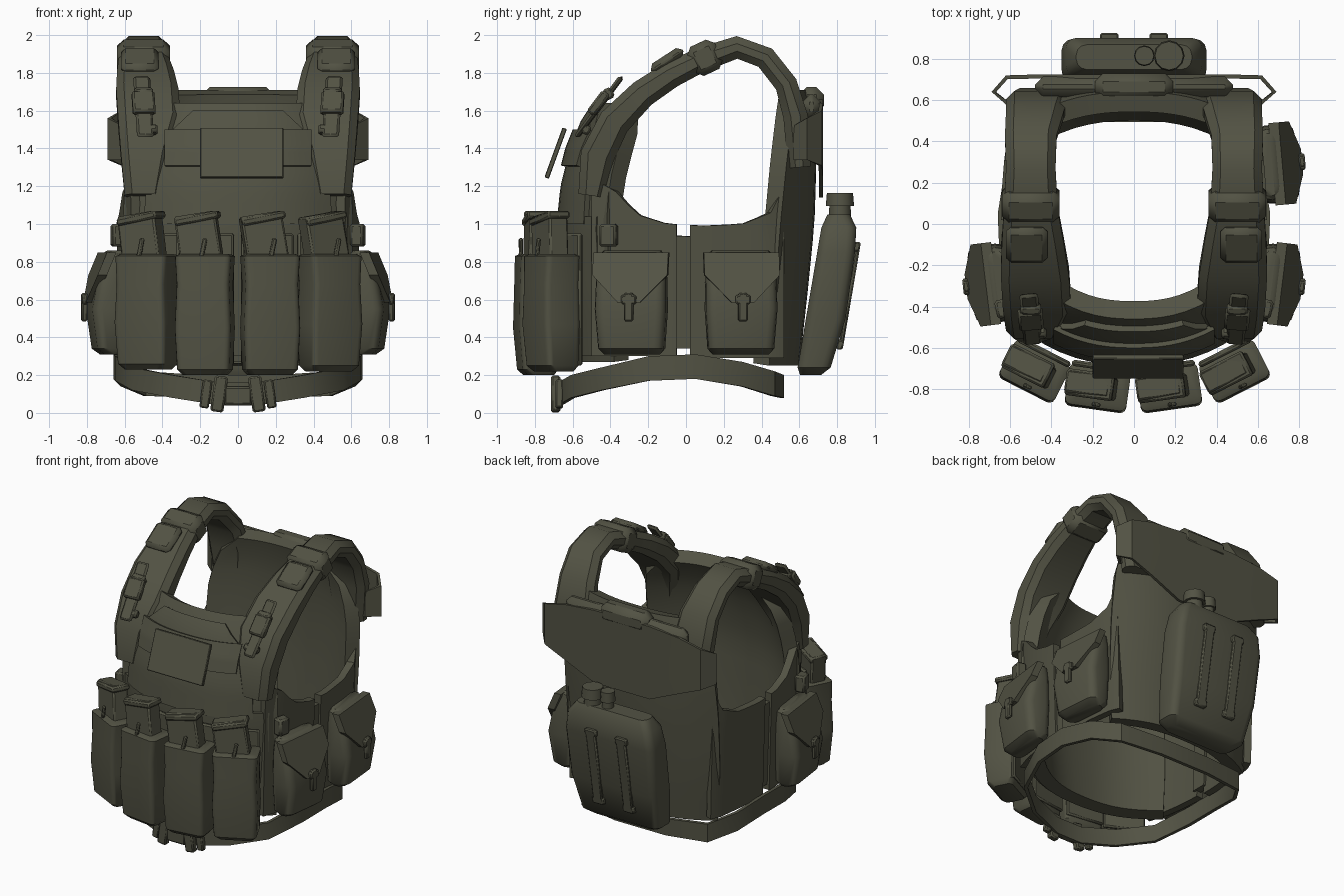
import bpy, bmesh, math
from mathutils import Matrix, Vector

cube = bpy.data.objects.get("Cube")
if cube:
    bpy.data.objects.remove(cube, do_unlink=True)

olive = bpy.data.materials.new("olive_fabric")
olive.use_nodes = True
olive.diffuse_color = (0.085, 0.085, 0.057, 1)
bsdf = next(n for n in olive.node_tree.nodes if n.type == "BSDF_PRINCIPLED")
bsdf.inputs["Base Color"].default_value = olive.diffuse_color
bsdf.inputs["Roughness"].default_value = 0.9
parts = []
IDENT = Matrix.Identity(4)


def make(name, bm, mat=IDENT):
    bmesh.ops.transform(bm, matrix=mat, verts=bm.verts)
    bmesh.ops.recalc_face_normals(bm, faces=bm.faces)
    me = bpy.data.meshes.new(name)
    bm.to_mesh(me)
    bm.free()
    me.materials.append(olive)
    ob = bpy.data.objects.new(name, me)
    bpy.context.collection.objects.link(ob)
    parts.append(ob)
    return ob


def place(x, y, z, rx=0, ry=0, rz=0):
    rot = [Matrix.Rotation(math.radians(a), 4, k) for a, k in ((rz, "Z"), (rx, "X"), (ry, "Y"))]
    return Matrix.Translation((x, y, z)) @ rot[0] @ rot[1] @ rot[2]


def box(name, size, mat, bevel=0.012):
    bm = bmesh.new()
    bmesh.ops.create_cube(bm, size=1, matrix=Matrix.Diagonal((*size, 1)))
    bmesh.ops.bevel(bm, geom=bm.edges[:], offset=bevel, segments=1, affect="EDGES")
    return make(name, bm, mat)


def loft(name, rings, mat=IDENT):
    bm = bmesh.new()
    vs = [[bm.verts.new(p) for p in r] for r in rings]
    n = len(vs[0])
    for a, b in zip(vs, vs[1:]):
        for i in range(n):
            bm.faces.new((a[i], a[(i + 1) % n], b[(i + 1) % n], b[i]))
    bm.faces.new(vs[0])
    bm.faces.new(vs[-1])
    return make(name, bm, mat)


def pillow(name, levels, mat, r=0.05):
    """Stack of rounded rectangles: (z, half width, front y, back y)."""
    rings = []
    for z, hw, y0, y1 in levels:
        ring = []
        for k, (cx, cy) in enumerate(((hw - r, y1 - r), (r - hw, y1 - r), (r - hw, y0 + r), (hw - r, y0 + r))):
            for j in range(4):
                a = math.pi / 2 * (k + j / 3)
                ring.append((cx + r * math.cos(a), cy + r * math.sin(a), z))
        rings.append(ring)
    return loft(name, rings, mat)


def sheet(name, rows, thick, mat=IDENT, closed=False):
    """Cloth sheet from rows of points, thickened inward."""
    bm = bmesh.new()
    out = [[bm.verts.new(p) for p in r] for r in rows]
    nr, nc = len(rows), len(rows[0])
    cols = nc if closed else nc - 1
    quads = [((r, c), (r, (c + 1) % nc), (r + 1, (c + 1) % nc), (r + 1, c)) for r in range(nr - 1) for c in range(cols)]
    for q in quads:
        bm.faces.new([out[r][c] for r, c in q])
    bm.normal_update()
    inn = [[bm.verts.new(v.co - v.normal * thick) for v in r] for r in out]
    for q in quads:
        bm.faces.new([inn[r][c] for r, c in reversed(q)])
    for r in (0, nr - 1):
        for c in range(cols):
            d = (c + 1) % nc
            bm.faces.new((out[r][c], out[r][d], inn[r][d], inn[r][c]))
    if not closed:
        for c in (0, nc - 1):
            for r in range(nr - 1):
                bm.faces.new((out[r][c], out[r + 1][c], inn[r + 1][c], inn[r][c]))
    return make(name, bm, mat)


def ribbon(name, pts, thick, closed=False):
    rows = [[(x, y, lo + (hi - lo) * t) for x, y, lo, hi in pts] for t in (0, 0.5, 1)]
    return sheet(name, rows, thick, closed=closed)


def interp(table, z):
    z = min(max(z, table[0][0]), table[-1][0])
    for a, b in zip(table, table[1:]):
        if z <= b[0]:
            t = (z - a[0]) / (b[0] - a[0])
            return [p + (q - p) * t for p, q in zip(a[1:], b[1:])]


def span(a, b, n):
    return [a + (b - a) * i / (n - 1) for i in range(n)]


# Front and back panels: (z, half width, centre y, edge y)
FRONT = [(0.27, .57, -.6, -.38), (0.6, .6, -.63, -.4), (1.0, .61, -.65, -.42), (1.2, .6, -.63, -.41),
         (1.4, .58, -.58, -.36), (1.55, .54, -.52, -.32), (1.64, .44, -.46, -.32)]
BACK = [(0.25, .56, .6, .44), (0.6, .6, .64, .47), (1.0, .61, .68, .5), (1.3, .6, .69, .53),
        (1.55, .54, .68, .56), (1.71, .38, .64, .58)]


def panel_y(table, x, z):
    w, yc, ye = interp(table, z)
    return yc + (ye - yc) * min(1, abs(x) / w) ** 2.4


def panel(name, table, widths, z0, z1, thick, lift=0, side=1):
    rows = []
    for z in span(z0, z1, 12):
        w = interp(widths, z)[0]
        rows.append([(u * w, panel_y(table, u * w, z) - lift, z) for u in span(-side, side, 15)])
    return sheet(name, rows, thick)


panel("front_panel", FRONT, FRONT, 0.27, 1.64, 0.1)
panel("back_panel", BACK, BACK, 0.25, 1.71, 0.1, side=-1)
panel("front_placard", FRONT, [(1.0, .5), (1.3, .48), (1.45, .4), (1.6, .24)], 1.0, 1.6, 0.05, 0.035)
panel("front_lower_backing", FRONT, [(0.3, .56), (1.04, .58)], 0.3, 1.04, 0.04, 0.03)
panel("patch_strip", FRONT, [(1.31, .39), (1.5, .39)], 1.31, 1.5, 0.03, 0.06)
box("front_patch", (0.44, 0.025, 0.28), place(0.02, -0.69, 1.375, rx=-20), 0.004)

# Waist band, split at the middle of each side
SIDE = [(-.5, 1.24, .57), (-.38, 1.18, .61), (-.26, 1.05, .63), (-.1, 1.0, .645), (.1, .99, .645),
        (.3, 1.0, .63), (.45, 1.06, .61), (.52, 1.2, .58)]
for s, tag in ((1, "left"), (-1, "right")):
    mirror = Matrix.Diagonal((s, 1, 1, 1))
    for y0, y1, lo, drop, inset, part in ((-.5, -.05, .3, 0, 0, "front_waist_band"), (.02, .52, .29, 0, 0, "rear_waist_band"),
                                          (-.07, .04, .34, .06, .015, "waist_joint")):
        rows = []
        for t in span(0, 1, 6):
            row = []
            for y in span(y0, y1, 8):
                top, x = interp(SIDE, y)
                row.append((x - inset - 0.02 * (1 - t), y, lo + (top - drop - lo) * t))
            rows.append(row)
        sheet(f"{tag}_{part}", rows, 0.05, mirror)
    box(f"{tag}_waist_tab", (0.07, 0.09, 0.12), mirror @ place(.635, -.41, .94, rz=-12))

    # Shoulder strap: (y, z, centre x, half width, thickness)
    path = [(-.5, 1.15, .5, .1, .14), (-.47, 1.36, .49, .13, .18), (-.38, 1.54, .47, .165, .17), (-.23, 1.69, .48, .165, .15), (-.08, 1.79, .49, .15, .14),
            (.08, 1.87, .5, .13, .13), (.27, 1.935, .5, .12, .12), (.42, 1.88, .5, .125, .12),
            (.53, 1.74, .48, .14, .12), (.58, 1.57, .47, .15, .13), (.6, 1.3, .47, .12, .12)]
    rings = []
    for i, (y, z, xc, hw, th) in enumerate(path):
        a, b = path[max(i - 1, 0)], path[min(i + 1, len(path) - 1)]
        n = Vector((0, a[1] - b[1], b[0] - a[0])).normalized()
        base, h, c = Vector((xc, y, z)), th / 2, 0.04
        rings.append([base + Vector((px, 0, 0)) + n * q for px, q in
                      ((hw, c - h), (hw, h - c), (hw - c, h), (c - hw, h), (-hw, h - c), (-hw, c - h), (c - hw, -h), (hw - c, -h))])
    loft(f"{tag}_shoulder_strap", rings, mirror)
    box(f"{tag}_shoulder_pad", (.2, .2, .06), mirror @ place(.52, -.1, 1.865, rx=33), .025)
    box(f"{tag}_shoulder_wrap", (.28, .16, .17), mirror @ place(.5, .1, 1.88, rx=25), .035)
    box(f"{tag}_strap_webbing", (.09, .4, .025), mirror @ place(.5, -.46, 1.62, rx=53, rz=-5))
    box(f"{tag}_strap_buckle", (.12, .14, .05), mirror @ place(.5, -.46, 1.64, rx=53, rz=-5))
    box(f"{tag}_buckle_clip", (.1, .05, .06), mirror @ place(.5, -.41, 1.69, rx=25))
    box(f"{tag}_strap_keeper", (.11, .05, .05), mirror @ place(.48, -.53, 1.5, rx=53))

# Magazine pouches fanned across the front
for i, (x, y, ang, lo) in enumerate(((-.48, -.71, -27, .23), (-.175, -.79, -8, .2), (.17, -.79, 8, .2), (.485, -.71, 27, .22))):
    m = place(x, y, 0, rz=ang)
    pillow(f"magazine_pouch_{i + 1}", [(lo, .115, -.06, .08), (lo + .03, .14, -.09, .1), (lo + .25, .15, -.11, .1),
           (.68, .14, -.105, .1), (.83, .15, -.1, .1), (.84, .13, -.08, .08)], m, .03)
    box(f"magazine_{i + 1}", (.22, .11, .42), m @ place(-.02, .0, .845, ry=-9, rx=-3), .01)
    box(f"magazine_lip_{i + 1}", (.235, .13, .04), m @ place(-.04, .006, 1.03, ry=-11), .01)
    box(f"pull_tab_{i + 1}", (.025, .02, .13), m @ place(.0, -.085, .86, ry=12), .006)
    box(f"pouch_backing_{i + 1}", (.28, .03, .7), m @ place(0, .1, .6), .01)

# Side utility pouches with pointed flaps
flap = [(-.2, .85), (-.2, .73), (-.06, .585), (.06, .585), (.2, .73), (.2, .85)]
for tag, x, y, ang in (("left_front", .62, -.28, 83), ("left_rear", .62, .285, 95), ("right_front", -.62, -.28, -83)):
    m = place(x, y, 0, rz=ang)
    pillow(f"{tag}_pouch", [(.31, .15, -.1, .0), (.34, .175, -.14, .02), (.55, .19, -.17, .02),
                            (.75, .185, -.13, .02), (.84, .17, -.09, .02), (.86, .15, -.06, .0)], m)
    loft(f"{tag}_pouch_flap", [[(u, -.195 + d + max(0, z - .62) * .42, z) for u, z in flap] for d in (0, .05)], m)
    box(f"{tag}_pouch_clip", (.05, .03, .15), m @ place(0, -.195, .56), .008)
    box(f"{tag}_pouch_slot", (.08, .03, .05), m @ place(0, -.195, .6), .008)

# Hydration pack on the back with caps and webbing
tilt = Matrix.Shear("XY", 4, (0, 0))
tilt[1][2] = 0.17
pack = place(0, .57, 0) @ tilt
pillow("back_pack", [(.2, .26, .0, .11), (.24, .31, -.02, .155), (.5, .34, -.02, .19), (.85, .35, -.02, .18),
                     (.98, .33, -.02, .165), (1.05, .28, .0, .12)], pack, .05)
for x, r in ((.05, .05), (.17, .075)):
    for k, (z, q) in enumerate(((1.07, .8), (1.13, 1))):
        bm = bmesh.new()
        bmesh.ops.create_cone(bm, cap_ends=True, segments=12, radius1=r * q, radius2=r * q * .92, depth=.07)
        make(f"pack_cap_{k}_{int(x * 100)}", bm, place(x, .815, z))
for x in (-.12, .12):
    box("pack_webbing", (.075, .025, .55), pack @ place(x, .19, .62), .008)
    for z in (.36, .88):
        box("webbing_end", (.09, .035, .05), pack @ place(x, .185, z), .008)

# Rear drag flap with folded wings
half = [(.22, .725, 1.14, 1.66), (.45, .725, 1.24, 1.64), (.62, .72, 1.31, 1.6), (.69, .64, 1.34, 1.56),
        (.61, .57, 1.34, 1.52), (.42, .6, 1.32, 1.52)]
ribbon("rear_flap", half[::-1] + [(-x, y, a, b) for x, y, a, b in half], .02)
box("rear_collar", (.96, .1, .13), place(0, .665, 1.62), .04)
box("drag_handle", (.38, .13, .14), place(0, .665, 1.655), .04)

# Waist belt loop and front buckle
belt = [(.1, -.68, .04, .16), (.35, -.61, .08, .2), (.56, -.45, .12, .24), (.65, -.2, .17, .3), (.66, .05, .18, .31),
        (.62, .3, .14, .27), (.5, .47, .09, .22), (.2, .52, .08, .2)]
ribbon("waist_belt", belt + [(-x, y, a, b) for x, y, a, b in belt[::-1]], .025, True)
for s in (-1, 1):
    box("belt_buckle_side", (.07, .05, .19), place(s * .1, -.69, .1, ry=s * -8), .01)
    box("belt_slider", (.05, .04, .15), place(s * .17, -.67, .1, ry=s * -8), .008)
box("belt_buckle", (.15, .04, .1), place(0, -.69, .09), .012)

bpy.ops.object.select_all(action="DESELECT")
for ob in parts:
    ob.select_set(True)
bpy.context.view_layer.objects.active = parts[0]
bpy.ops.object.shade_smooth_by_angle(angle=math.radians(38))
